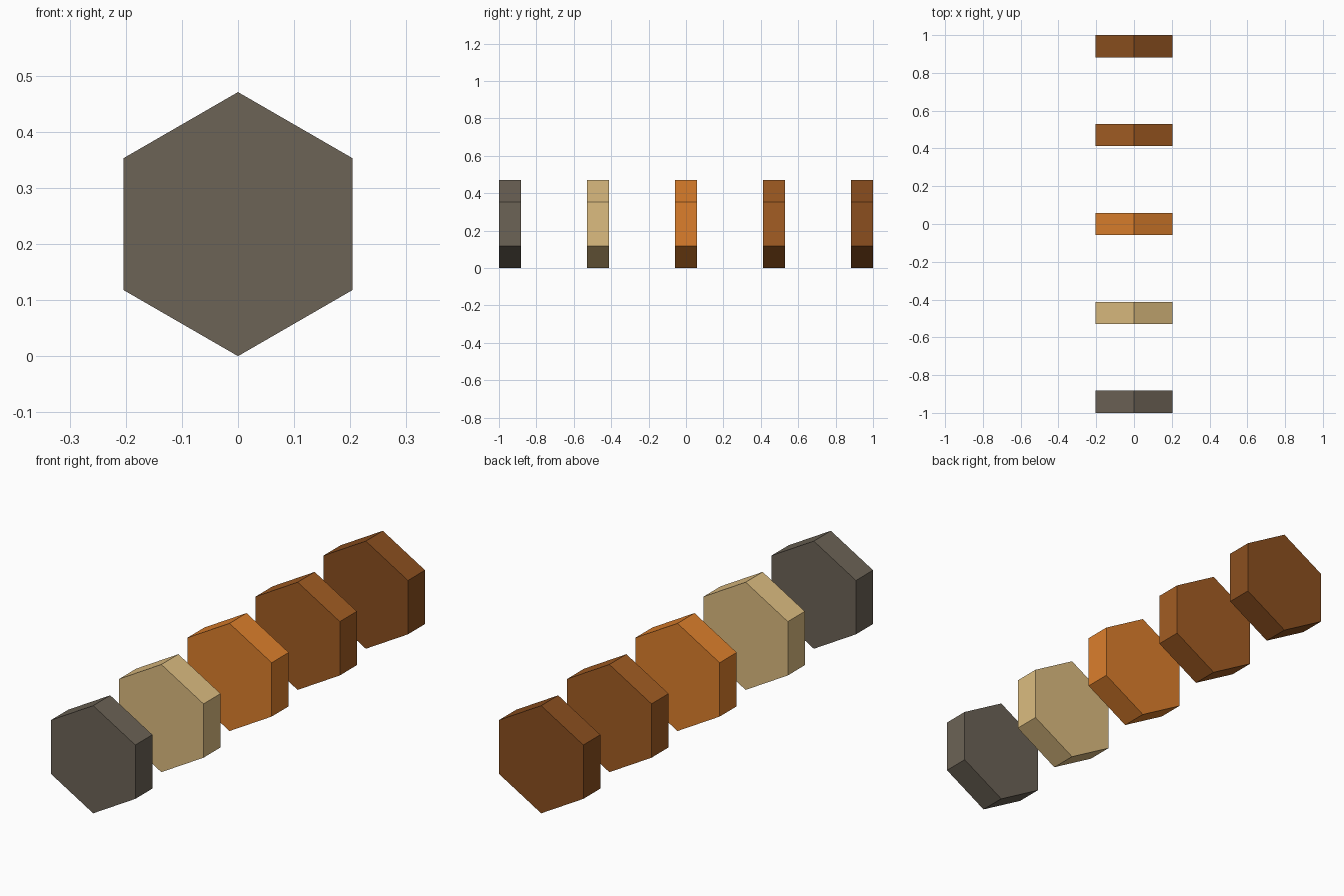
import bpy
from math import pi

if "Cube" in bpy.data.objects:
    bpy.data.objects.remove(bpy.data.objects["Cube"])

RADIUS = 4 / 17      # point-up hexagon, 0.47 tall
THICK = 2 / 17
SPACING = 8 / 17


def linear(c):
    c /= 255
    return c / 12.92 if c <= 0.04045 else ((c + 0.055) / 1.055) ** 2.4


# Hexagonal tiles from front to back
tiles = [
    ("grey_tile", (108, 99, 86)),
    ("tan_tile", (220, 188, 128)),
    ("orange_tile", (220, 127, 44)),
    ("brown_tile", (163, 93, 35)),
    ("dark_brown_tile", (139, 79, 31)),
]

for i, (name, rgb) in enumerate(tiles):
    bpy.ops.mesh.primitive_cylinder_add(
        vertices=6, radius=RADIUS, depth=THICK,
        location=(0, (i - 2) * SPACING, RADIUS), rotation=(pi / 2, 0, 0))
    tile = bpy.context.object
    tile.name = name
    bpy.ops.object.transform_apply(location=False, rotation=True, scale=False)
    mat = bpy.data.materials.new(name + "_colour")
    mat.diffuse_color = (*map(linear, rgb), 1)
    mat.use_nodes = True
    mat.node_tree.nodes["Principled BSDF"].inputs["Base Color"].default_value = mat.diffuse_color
    tile.data.materials.append(mat)
